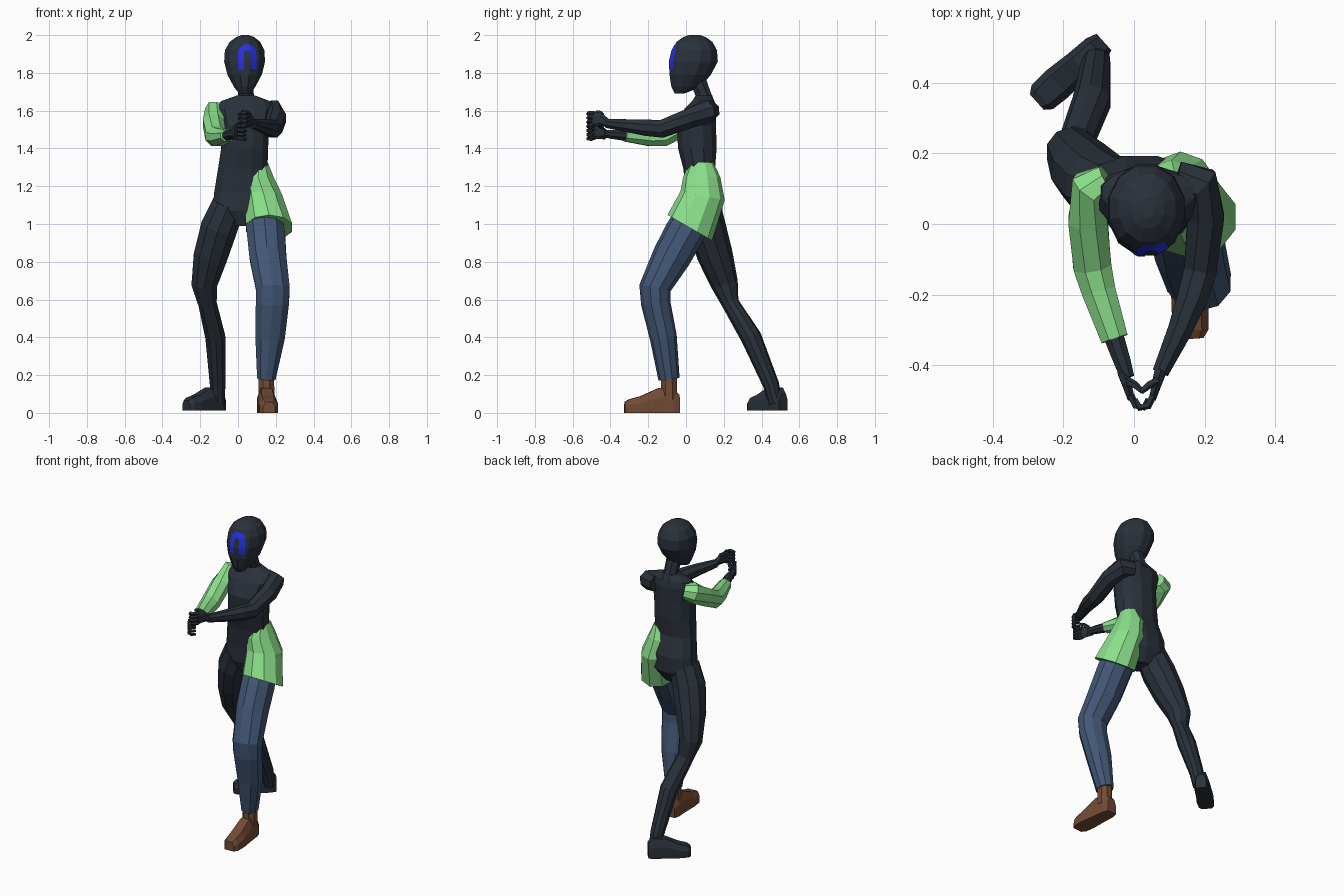
import bpy, bmesh, math
from mathutils import Vector
from mathutils.bvhtree import BVHTree

if "Cube" in bpy.data.objects:
    bpy.data.objects.remove(bpy.data.objects["Cube"])


def material(name, rgb):
    m = bpy.data.materials.new(name)
    m.diffuse_color = (*rgb, 1)
    m.use_nodes = True
    m.node_tree.nodes["Principled BSDF"].inputs["Base Color"].default_value = m.diffuse_color
    return m


DARK = material("charcoal", (0.023, 0.031, 0.043))
GREEN = material("light green", (0.26, 0.74, 0.26))
JEANS = material("denim blue", (0.055, 0.095, 0.18))
BROWN = material("shoe brown", (0.17, 0.07, 0.035))
BLUE = material("bright blue", (0.02, 0.03, 0.75))


def skin(name, rings, mat):
    """Join equal rings of points into a closed flat-shaded mesh."""
    bm = bmesh.new()
    vs = [[bm.verts.new(p) for p in r] for r in rings]
    n = len(vs[0])
    for a, b in zip(vs, vs[1:]):
        for i in range(n):
            j = (i + 1) % n
            bm.faces.new((a[i], a[j], b[j], b[i]))
    bm.faces.new(vs[0])
    bm.faces.new(vs[-1])
    bmesh.ops.recalc_face_normals(bm, faces=bm.faces)
    me = bpy.data.meshes.new(name)
    bm.to_mesh(me)
    bm.free()
    me.materials.append(mat)
    ob = bpy.data.objects.new(name, me)
    bpy.context.collection.objects.link(ob)
    return ob


def stack(name, rows, mat, n=12, power=1.0):
    """Level rings (cx, cy, z, rx, ry, tilt); tilt lowers the back."""
    rings = []
    for cx, cy, z, rx, ry, tilt in rows:
        ring = []
        for i in range(n):
            a = 2 * math.pi * (i + 0.5) / n
            c, s = math.cos(a), math.sin(a)
            dx = rx * math.copysign(abs(c) ** power, c)
            dy = ry * math.copysign(abs(s) ** power, s)
            ring.append((cx + dx, cy + dy, z - tilt * dy))
        rings.append(ring)
    return skin(name, rings, mat)


def limb(name, rows, mat, n=8):
    """Rings square to a path: (x, y, z, radius) or (x, y, z, side, up)."""
    pts = [Vector(r[:3]) for r in rows]
    whole = (pts[-1] - pts[0]).normalized()
    ref = Vector((0, 1, 0)) if abs(whole.z) > 0.75 else Vector((0, 0, 1))
    rings = []
    for i, p in enumerate(pts):
        t = Vector((0, 0, 0))
        if i:
            t += (p - pts[i - 1]).normalized()
        if i < len(pts) - 1:
            t += (pts[i + 1] - p).normalized()
        t.normalize()
        u = t.cross(ref).normalized()
        v = u.cross(t)
        ru, rv = rows[i][3], rows[i][-1]
        k = 1 / math.cos(math.pi / n) ** 0.5
        rings.append([p + k * (u * ru * math.cos(a) + v * rv * math.sin(a))
                      for a in (2 * math.pi * (j + 0.5) / n for j in range(n))])
    return skin(name, rings, mat)


def foot(name, heel, toe, mat, base, size):
    """Wedge from heel to toe: stations of (fraction, half width, height)."""
    h, t = Vector((*heel, 0)), Vector((*toe, 0))
    d = t - h
    side = Vector((-d.y, d.x, 0)).normalized()
    rings = []
    for f, w, top in ((0, .032, .09), (.12, .042, .125), (.38, .044, .125),
                      (.7, .05, .085), (.92, .046, .068), (1, .03, .055)):
        c, w, top = h + d * f, w * size, top * size
        rings.append([c + side * w * a + Vector((0, 0, base + top * b)) for a, b in
                      ((-1, 0), (-1, .6), (-.6, 1), (.6, 1), (1, .6), (1, 0))])
    return skin(name, rings, mat)


# Head and neck
head = stack("head", [
    (.035, -.035, 1.69, .03, .025, 0), (.035, .0, 1.725, .058, .08, 0),
    (.035, .022, 1.79, .094, .113, 0), (.035, .04, 1.86, .112, .133, 0),
    (.035, .045, 1.92, .108, .123, 0), (.037, .045, 1.965, .083, .098, 0),
    (.038, .045, 1.99, .048, .06, 0), (.038, .045, 2.0, .02, .03, 0)], DARK)
limb("neck", [(.045, .105, 1.63, .052), (.042, .09, 1.69, .042), (.04, .06, 1.77, .045)], DARK)

# Arch-shaped face mark, a thin strip laid on the head
tree = BVHTree.FromPolygons([v.co for v in head.data.vertices],
                            [p.vertices[:] for p in head.data.polygons])
R, W, CX, CZ = .033, .016, .048, 1.902
line = [(-R, z / 100 - CZ, -1, 0) for z in (182, 183.5, 185, 186.5, 188, 189.5)]
line += [(-R * math.cos(a), R * math.sin(a), -math.cos(a), math.sin(a))
         for a in (math.pi * i / 10 for i in range(11))]
line += [(-x, z, 1, 0) for x, z, _, _ in reversed(line[:6])]
bm = bmesh.new()
rows = []
for x, z, nx, nz in line:
    row = []
    for k in (-1, -.33, .33, 1):
        px, pz = CX + x + nx * W * k, CZ + z + nz * W * k
        hit = tree.ray_cast(Vector((px, -1, pz)), Vector((0, 1, 0)))[0]
        row.append(bm.verts.new((px, hit.y - .003, pz)))
    rows.append(row)
for a, b in zip(rows, rows[1:]):
    for i in range(3):
        bm.faces.new((a[i + 1], a[i], b[i], b[i + 1]))
for f in bm.faces:
    f.normal_update()
    if f.normal.y > 0:
        f.normal_flip()
me = bpy.data.meshes.new("face_mark")
bm.to_mesh(me)
bm.free()
me.materials.append(BLUE)
bpy.context.collection.objects.link(bpy.data.objects.new("face_mark", me))

# Torso and pelvis
stack("torso", [
    (.025, .085, .99, .05, .06, 0), (.01, .095, 1.07, .15, .1, 0),
    (.02, .095, 1.17, .15, .1, 0), (.025, .07, 1.29, .135, .086, 0),
    (.035, .06, 1.4, .128, .105, 0), (.04, .055, 1.52, .13, .107, 0),
    (.04, .075, 1.61, .15, .085, 0), (.04, .09, 1.65, .135, .06, 0),
    (.042, .095, 1.68, .05, .045, 0)], DARK, 12, .85)

# Half pair of shorts over the left hip
stack("shorts", [
    (.115, .082, 1.325, .045, .063, 0), (.106, .083, 1.25, .086, .098, 0),
    (.132, .088, 1.15, .106, .117, .2), (.165, .02, .98, .128, .118, .577)], GREEN, 10)

# Legs and feet
limb("left_leg", [
    (.135, .05, 1.05, .1), (.148, -.01, .95, .103), (.158, -.075, .83, .1),
    (.184, -.165, .66, .092, .082), (.182, -.16, .58, .09, .076),
    (.17, -.12, .4, .08, .07), (.15, -.09, .18, .05, .055)], JEANS, 10)
limb("left_ankle", [(.15, -.09, .22, .042), (.15, -.09, .07, .045)], BROWN)
foot("left_foot", (.142, -.035), (.165, -.325), BROWN, 0, 1.05)
limb("right_leg", [
    (-.05, .09, 1.1, .09), (-.1, .11, .98, .1), (-.145, .155, .83, .092),
    (-.178, .205, .68, .07), (-.162, .235, .58, .05, .045), (-.12, .345, .4, .054),
    (-.108, .45, .15, .042), (-.105, .475, .05, .036)], DARK, 10)
foot("right_foot", (-.085, .515), (-.275, .345), DARK, .012, .98)

# Arms
limb("right_sleeve", [
    (-.075, .125, 1.6, .045), (-.12, .1, 1.59, .062), (-.13, .01, 1.535, .058),
    (-.118, -.12, 1.465, .056), (-.1, -.19, 1.46, .05),
    (-.055, -.325, 1.468, .04, .032)], GREEN)
limb("right_forearm", [(-.06, -.31, 1.468, .03), (-.033, -.39, 1.475, .025),
                       (-.018, -.435, 1.478, .02)], DARK)
limb("left_arm", [
    (.12, .13, 1.6, .05), (.185, .11, 1.597, .06), (.203, .02, 1.56, .054),
    (.188, -.13, 1.503, .048), (.165, -.21, 1.51, .045), (.13, -.3, 1.52, .036),
    (.075, -.42, 1.532, .024)], DARK)

# Hands curled around an upright grip, fingers meeting in front
for side, s, zc in (("left", 1, 1.555), ("right", -1, 1.488)):
    def at(x, y, dz, *r):
        return (.022 + s * x, y, zc + dz, *r)
    limb(side + "_palm", [at(.052, -.42, -.018, .018, .022), at(.042, -.455, -.003, .014, .034),
                          at(.03, -.495, 0, .011, .038)], DARK, 6)
    for i in range(4):
        dz = .033 - .022 * i
        limb(f"{side}_finger_{i + 1}", [
            at(.032, -.485, dz, .010), at(.018, -.514, dz, .010),
            at(-.006, -.52, dz - .004, .009), at(-.018, -.496, dz - .008, .007)], DARK, 5)
    limb(side + "_thumb", [at(.042, -.445, .02, .012), at(.02, -.455, .035, .010),
                           at(-.002, -.475, .04, .007)], DARK, 5)
